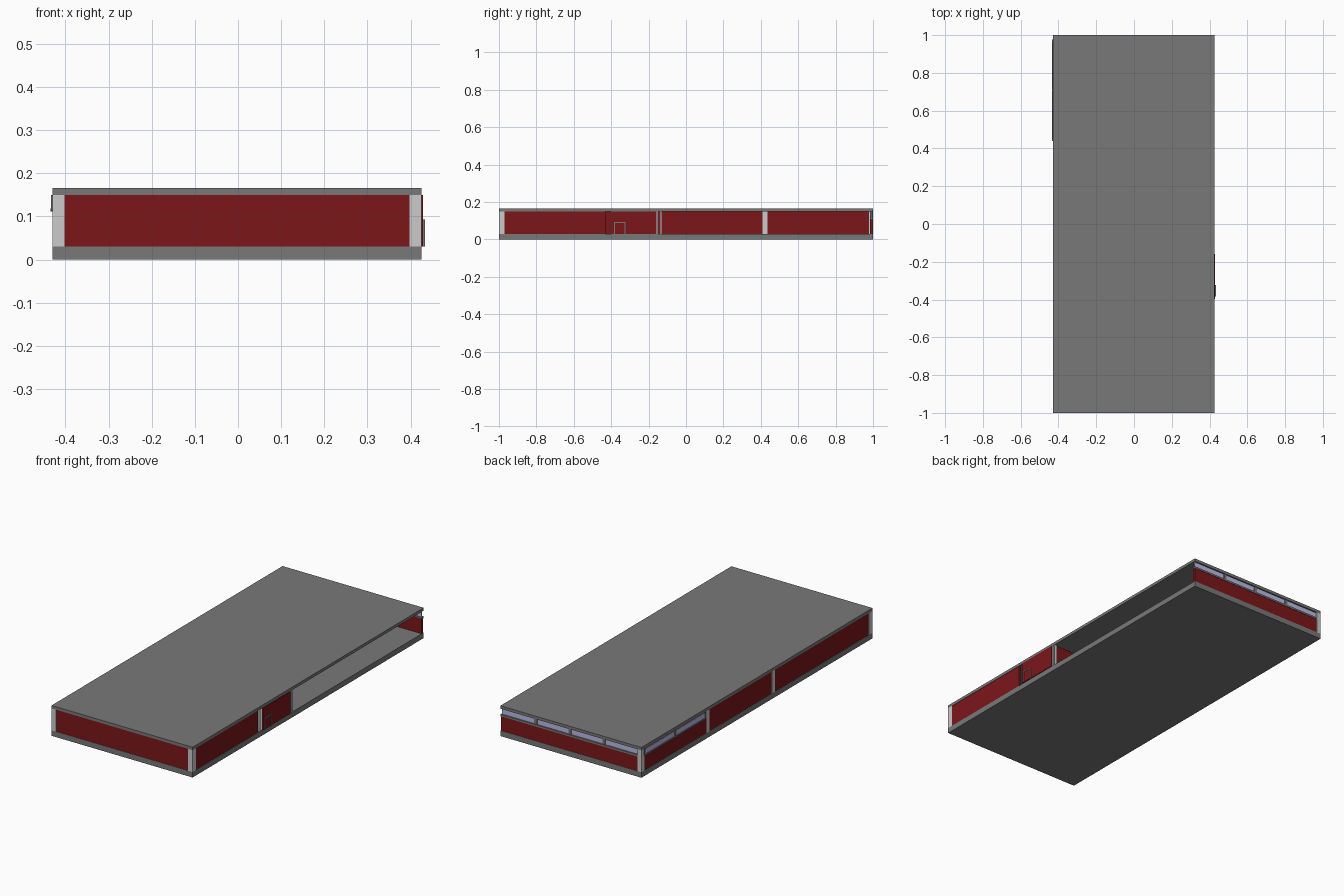
import bpy, bmesh
from mathutils import Matrix, Vector

if "Cube" in bpy.data.objects:
    bpy.data.objects.remove(bpy.data.objects["Cube"])


def material(name, rgb):
    m = bpy.data.materials.new(name)
    m.diffuse_color = (*rgb, 1)
    m.use_nodes = True
    m.node_tree.nodes["Principled BSDF"].inputs["Base Color"].default_value = m.diffuse_color
    return m


RED = material("dark_red", (0.2, 0.008, 0.01))
DARK = material("dark_grey", (0.19, 0.19, 0.19))
LIGHT = material("light_grey", (0.75, 0.75, 0.75))
GLASS = material("window_glass", (0.5, 0.5, 0.8))


def boxes(name, mat, *bounds):
    """One object made of boxes, each given as x0, x1, y0, y1, z0, z1."""
    bm = bmesh.new()
    for x0, x1, y0, y1, z0, z1 in bounds:
        mid = Vector((x0 + x1, y0 + y1, z0 + z1)) / 2
        size = Matrix.Diagonal((x1 - x0, y1 - y0, z1 - z0, 1))
        bmesh.ops.create_cube(bm, size=1, matrix=Matrix.Translation(mid) @ size)
    mesh = bpy.data.meshes.new(name)
    bm.to_mesh(mesh)
    bm.free()
    mesh.materials.append(mat)
    ob = bpy.data.objects.new(name, mesh)
    bpy.context.collection.objects.link(ob)
    return ob


L, R = -0.43, 0.425          # outer left and right faces
FLOOR, CEIL, TOP = 0.03, 0.15, 0.166
T = 0.015                    # wall thickness
SILL = 0.113

# Floor and roof slabs
boxes("floor_slab", DARK, (L, R, -1, 1, 0, FLOOR))
boxes("roof_slab", DARK, (L, R, -1, 1, CEIL, TOP))

# Fixed walls and the cross partition
boxes("front_wall", RED, (L + 0.028, R - 0.028, -0.998, -0.998 + T, FLOOR, CEIL))
boxes("right_wall", RED, (R - T, R - 0.002, -0.97, -0.43, FLOOR, CEIL))
boxes("left_wall_front", RED, (L + 0.002, L + T, -0.97, -0.155, FLOOR, CEIL))
boxes("left_wall_middle", RED, (L + 0.002, L + T, -0.13, 0.41, FLOOR, CEIL))
boxes("left_wall_back", RED, (L + 0.002, L + T, 0.435, 0.975, FLOOR, CEIL))
boxes("back_wall", RED, (L + 0.025, R - 0.002, 0.983, 0.998, FLOOR, SILL))
boxes("partition", RED, (L + T, R - T, -0.15, -0.143, FLOOR, CEIL))

# Structural posts
for name, x0, x1, y0, y1 in (
        ("front_left_post", L, L + 0.028, -1, -0.97),
        ("front_right_post", R - 0.028, R, -1, -0.97),
        ("left_post_1", L, L + 0.018, -0.155, -0.13),
        ("left_post_2", L, L + 0.018, 0.41, 0.435),
        ("back_left_post", L, L + 0.025, 0.975, 1)):
    boxes(name, LIGHT, (x0, x1, y0, y1, FLOOR, CEIL))
boxes("opening_jambs", LIGHT, (R - T, R, -0.16, -0.15, FLOOR, CEIL),
      (R - T, R, -0.143, -0.137, FLOOR, CEIL))

# Sliding door on the right, with a small door and frame
boxes("sliding_door", RED, (R, R + 0.004, -0.398, -0.158, FLOOR, CEIL))
boxes("sliding_door_edge", LIGHT, (R - 0.012, R, -0.4, -0.396, FLOOR, CEIL))
boxes("small_door", RED, (R + 0.003, R + 0.006, -0.38, -0.328, FLOOR, 0.089))
boxes("small_door_frame", DARK,
      (R + 0.003, R + 0.008, -0.384, -0.38, FLOOR, 0.093),
      (R + 0.003, R + 0.008, -0.328, -0.324, FLOOR, 0.093),
      (R + 0.003, R + 0.008, -0.38, -0.328, 0.089, 0.093))

# Back window band: panes, mullions and sill
xa, xb = L + 0.025, R - 0.005
boxes("back_window_glass", GLASS, (xa, xb, 0.988, 0.992, SILL, CEIL))
step = (xb - xa) / 4
boxes("back_window_mullions", DARK, *[
    (xa + i * step - 0.008, xa + i * step + 0.008, 0.984, 0.997, SILL, CEIL)
    for i in (1, 2, 3)])
boxes("back_window_sill", DARK, (xa, R, 0.983, 1.0, SILL - 0.004, SILL + 0.006))

# Left window band, backed by the red wall
ya, yb = 0.445, 0.97
boxes("left_window_glass", GLASS, (L - 0.001, L + 0.002, ya, yb, SILL, 0.146))
step = (yb - ya) / 2
boxes("left_window_mullions", DARK, *[
    (L - 0.003, L + 0.002, ya + i * step - 0.006, ya + i * step + 0.006, SILL, CEIL)
    for i in range(3)])
boxes("left_window_sill", DARK, (L - 0.004, L + 0.002, ya, yb, SILL - 0.002, SILL + 0.006))
